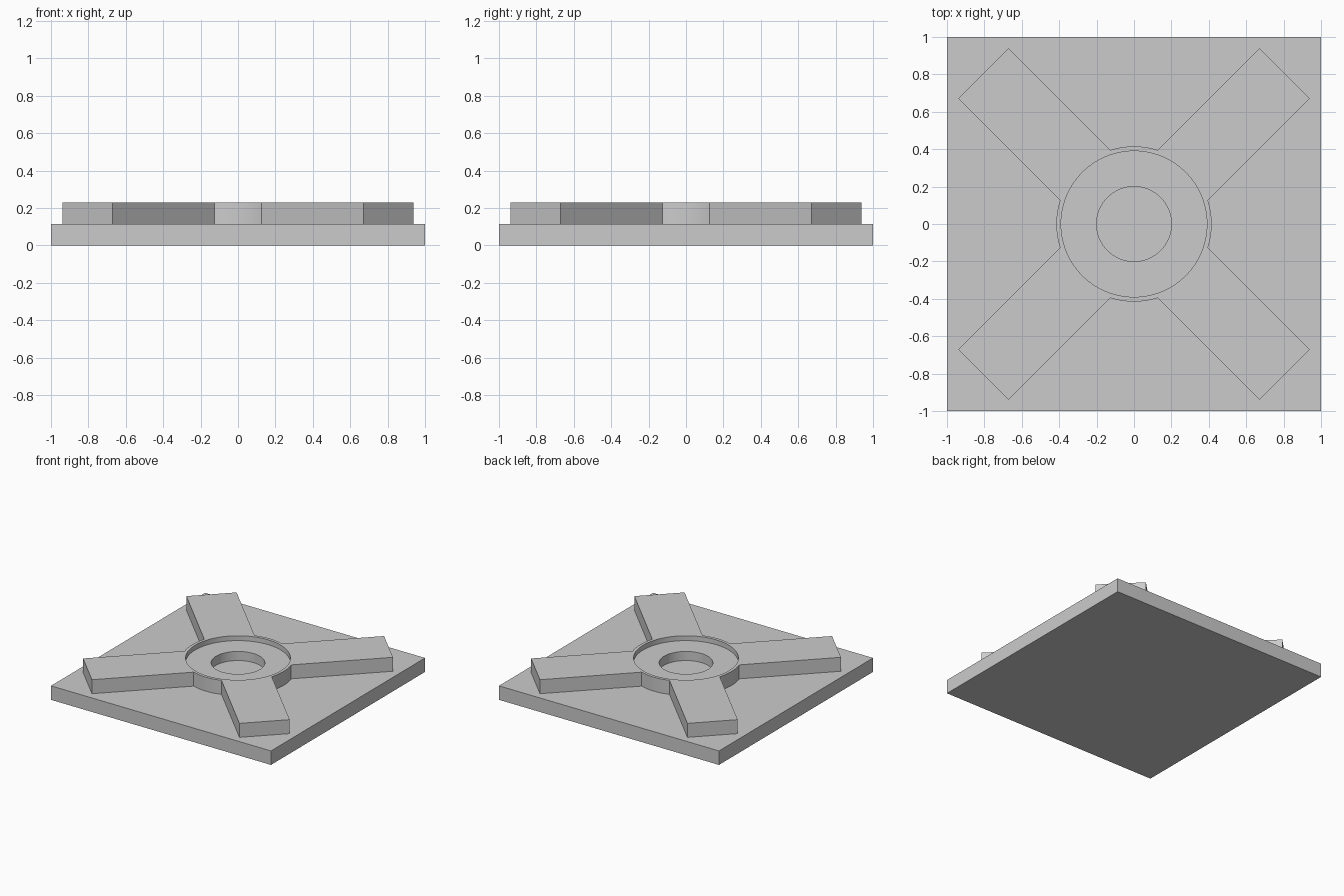
import bpy, bmesh, math
from mathutils import Vector, Matrix

if "Cube" in bpy.data.objects:
    bpy.data.objects.remove(bpy.data.objects["Cube"])

BASE_TOP, TOP, RECESS_FLOOR = 0.115, 0.23, 0.19
HUB_R, RECESS_R, HOLE_R = 0.415, 0.39, 0.20
ARM_HALF, ARM_LEN = 0.19, 1.138

grey = bpy.data.materials.new("grey")
grey.diffuse_color = (0.6, 0.6, 0.6, 1)
grey.use_nodes = True
grey.node_tree.nodes["Principled BSDF"].inputs["Base Color"].default_value = grey.diffuse_color


def prism(name, outline, z0, z1):
    """Extrude a closed 2D outline from z0 to z1."""
    bm = bmesh.new()
    face = bm.faces.new([bm.verts.new((x, y, z0)) for x, y in outline])
    ext = bmesh.ops.extrude_face_region(bm, geom=[face])
    top = [v for v in ext["geom"] if isinstance(v, bmesh.types.BMVert)]
    bmesh.ops.translate(bm, verts=top, vec=(0, 0, z1 - z0))
    bmesh.ops.recalc_face_normals(bm, faces=bm.faces[:])
    mesh = bpy.data.meshes.new(name)
    bm.to_mesh(mesh)
    bm.free()
    mesh.materials.append(grey)
    obj = bpy.data.objects.new(name, mesh)
    bpy.context.collection.objects.link(obj)
    return obj


def circle(r, n=96):
    return [(r * math.cos(2 * math.pi * i / n), r * math.sin(2 * math.pi * i / n)) for i in range(n)]


# square base plate
prism("base_plate", [(-1, -1), (1, -1), (1, 1), (-1, 1)], 0, BASE_TOP)

# round hub with four diagonal arms, drawn as one outline
outline = []
half_angle = math.asin(ARM_HALF / HUB_R)
arc = math.pi / 2 - 2 * half_angle
for k in range(4):
    a = math.pi / 4 + k * math.pi / 2
    rot = Matrix.Rotation(a, 2)
    outline += [tuple(rot @ Vector((ARM_LEN, s * ARM_HALF))) for s in (-1, 1)]
    for i in range(13):
        t = a + half_angle + arc * i / 12
        outline.append((HUB_R * math.cos(t), HUB_R * math.sin(t)))
cross = prism("hub_with_arms", outline, BASE_TOP, TOP)

# shallow recess and centre hole cut into the hub
for name, r, z0 in (("recess", RECESS_R, RECESS_FLOOR), ("centre_hole", HOLE_R, 0.05)):
    cutter = prism(name + "_cutter", circle(r), z0, 0.3)
    cutter.hide_render = True
    mod = cross.modifiers.new(name, 'BOOLEAN')
    mod.operation = 'DIFFERENCE'
    mod.solver = 'EXACT'
    mod.object = cutter
    bpy.context.view_layer.objects.active = cross
    bpy.ops.object.modifier_apply(modifier=name)
    bpy.data.objects.remove(cutter)

# smooth round walls, sharp edges
bpy.ops.object.select_all(action='DESELECT')
cross.select_set(True)
bpy.context.view_layer.objects.active = cross
bpy.ops.object.shade_smooth_by_angle(angle=math.radians(25))
